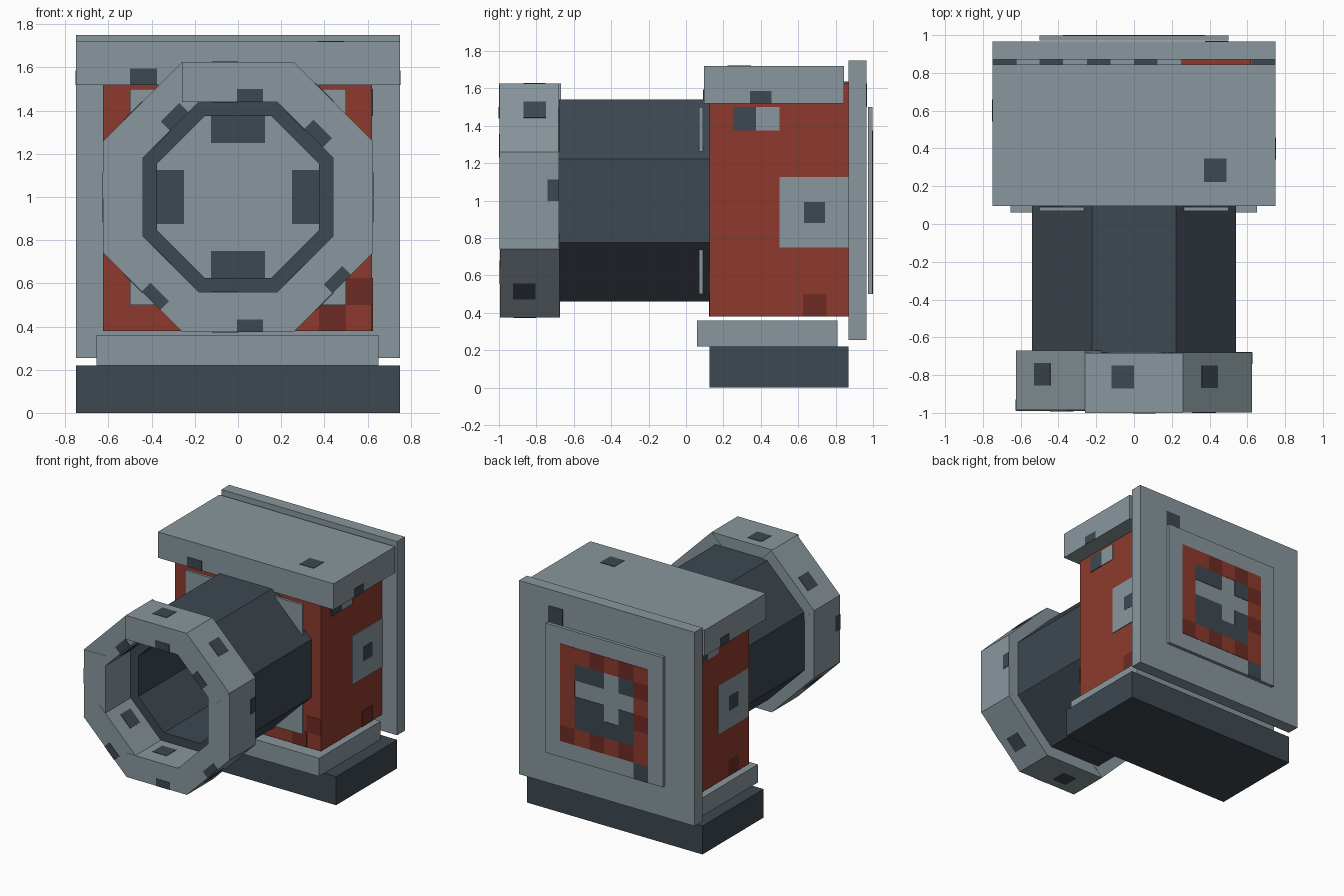
import bpy, bmesh, math
from mathutils import Matrix, Vector

if "Cube" in bpy.data.objects:
    bpy.data.objects.remove(bpy.data.objects["Cube"])


def material(name, rgb):
    m = bpy.data.materials.new(name)
    m.use_nodes = True
    m.diffuse_color = (*rgb, 1)
    m.node_tree.nodes["Principled BSDF"].inputs["Base Color"].default_value = (*rgb, 1)
    return m


LIGHT = material("light grey", (.25, .31, .34))
DARK = material("dark slate", (.047, .064, .082))
RED = material("brick red", (.27, .042, .026))
MAROON = material("dark red", (.15, .025, .017))

C = 0.125   # painted cell size
T = 0.003   # painted plate half thickness


def finish(bm, name, mat):
    bmesh.ops.recalc_face_normals(bm, faces=bm.faces)
    mesh = bpy.data.meshes.new(name)
    bm.to_mesh(mesh)
    bm.free()
    mesh.materials.append(mat)
    obj = bpy.data.objects.new(name, mesh)
    bpy.context.scene.collection.objects.link(obj)
    return obj


def boxes(name, mat, spans, matrix=Matrix()):
    """One object from boxes given as (x range, y range, z range)."""
    bm = bmesh.new()
    for span in spans:
        mid = Vector([(a + b) / 2 for a, b in span])
        size = [b - a for a, b in span]
        bmesh.ops.create_cube(bm, matrix=matrix @ Matrix.Translation(mid)
                              @ Matrix.Diagonal((*size, 1)))
    return finish(bm, name, mat)


def around(mid, half=T):
    return (mid - half, mid + half)


def cell(n, count=1):
    return (n * C, (n + count) * C)


# Main blocks
boxes("base", DARK, [((-.75, .75), (.125, .87), (0, .22))])
boxes("lower_plate", LIGHT, [((-.655, .65), (.06, .81), (.22, .36))])
boxes("body", RED, [((-.625, .62), (.125, .87), (.38, 1.63))])
boxes("roof", LIGHT, [((-.75, .75), (.095, .845), (1.52, 1.72))])
boxes("back_plate", LIGHT, [((-.75, .75), (.87, .965), (.255, 1.75))])
boxes("back_panel", LIGHT, [((-.5, .5), (.972, .997), (.5, 1.5))])
boxes("front_panel", LIGHT, [((-.5, .5), (.07, .09), (.5, 1.5))])

# Hollow octagonal barrel
bm = bmesh.new()
loops = []
for apothem, y in ((.54, -.68), (.54, .125), (.375, .125), (.375, -.68)):
    r = apothem / math.cos(math.pi / 8)
    angles = [(k + .5) * math.pi / 4 for k in range(8)]
    loops.append([bm.verts.new((r * math.sin(a), y, 1 + r * math.cos(a))) for a in angles])
for i, loop in enumerate(loops):
    nxt = loops[(i + 1) % 4]
    for k in range(8):
        j = (k + 1) % 8
        bm.faces.new((loop[k], loop[j], nxt[j], nxt[k]))
finish(bm, "barrel", DARK)

# Collar of eight overlapping blocks, each with its painted spots
INNER, OUTER = .44, .625
for k in range(8):
    turn = (Matrix.Translation((0, k * .002, 1))
            @ Matrix.Rotation(k * math.pi / 4, 4, 'Y'))
    boxes(f"collar_block_{k + 1}", LIGHT, [((-.259, .259), (-1, -.683), (INNER, OUTER))], turn)
    spots = []
    if k in (2, 6):
        y_range = (-.745, -.683) if k == 2 else (-1, -.94)
        spots.append((around(-.055 if k == 2 else .055, .058), y_range, around(OUTER)))
    else:
        upper = k in (0, 1, 7)
        side = 1 if upper else -1
        edge = (INNER, .5) if upper else (.568, OUTER)
        spots.append((around(.055 * side, .06), around(-1), edge))
        spots.append((around(-.06 * side, .06), around(-.81 if upper else -.87, .06),
                      around(OUTER)))
        spots.append((around(-.06 * side, .06), around(-.82, .06), around(INNER)))
    boxes(f"collar_spots_{k + 1}", DARK, spots, turn)

# Body side paint, the far side being the near one turned half round
for label, turn in (("left", 0), ("right", math.pi)):
    m = (Matrix.Translation((0, .5, 0)) @ Matrix.Rotation(turn, 4, 'Z')
         @ Matrix.Translation((0, -.5, 0)))
    x = around(.6225)
    boxes(f"{label}_side_patch", LIGHT, [(x, (.5, .87), cell(6, 3)), (x, cell(3), cell(11))], m)
    boxes(f"{label}_side_spots", DARK, [(around(.624), around(.6875, .056), around(.9375, .056)),
                                        (x, cell(2), cell(11))], m)
    boxes(f"{label}_side_shade", MAROON, [(x, cell(5), (.38, .5))], m)
    boxes(f"{label}_roof_spot", DARK, [(around(.75), around(.4, .058), (1.52, 1.585))], m)

# Roof, base and body front paint
boxes("roof_spots", DARK, [(around(.43, .06), around(.285, .062), around(1.72)),
                           (cell(-4), around(.095), (1.52, 1.595))])
boxes("body_front_shade", MAROON, [(cell(3), around(.125), (.38, .5)),
                                   (cell(4), around(.125), cell(4))])
boxes("body_top_patch", LIGHT, [((-.625, .25), (.845, .87), around(1.63))])
boxes("body_top_spots", DARK, [(cell(n), (.845, .87), around(1.633)) for n in (-4, -2, 0)])

# Dark spots on the panel at the end of the barrel
front = around(.07)
boxes("front_panel_spots", DARK,
      [(cell(-1, 2), front, cell(n)) for n in (5, 10)]
      + [(cell(n), front, cell(7, 2)) for n in (-3, 2)])

# Painted emblem on the back panel, rows from the top, columns from +x
PATTERN = ("LLLLLLLL",
           "LRRMRMRL",
           "LRDDLDML",
           "LRLLLLRL",
           "LRDDLDML",
           "LRDDDDRL",
           "LMRMRMRL",
           "LLLLLLDL")
for letter, mat, name in (("R", RED, "red"), ("M", MAROON, "dark_red"), ("D", DARK, "dark")):
    boxes(f"back_emblem_{name}", mat,
          [(cell(3 - col), around(.997), cell(11 - row))
           for row, line in enumerate(PATTERN) for col, ch in enumerate(line) if ch == letter])
boxes("back_plate_spot", DARK, [(cell(3), around(.965), cell(12))])
